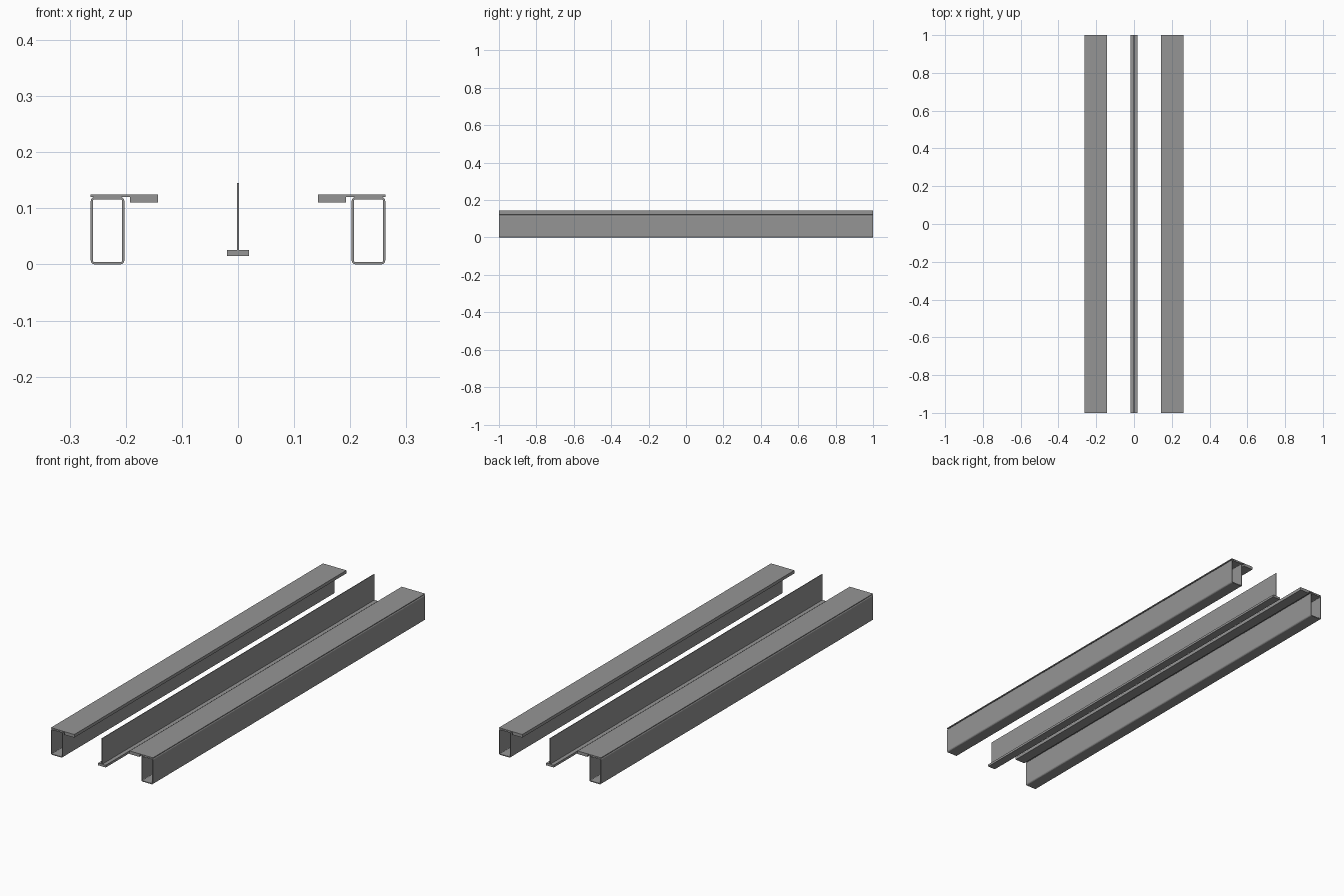
import bpy, bmesh, math

if "Cube" in bpy.data.objects:
    bpy.data.objects.remove(bpy.data.objects["Cube"])

LENGTH = 2.0

# Dark steel grey for every part
steel = bpy.data.materials.new("dark_steel")
steel.diffuse_color = (0.3, 0.3, 0.3, 1)
steel.use_nodes = True
steel.node_tree.nodes["Principled BSDF"].inputs["Base Color"].default_value = steel.diffuse_color


def rounded_rect(x0, x1, z0, z1, r, seg=4):
    """Rounded rectangle outline in the xz plane."""
    pts = []
    corners = [(x1 - r, z1 - r, 0), (x0 + r, z1 - r, 90),
               (x0 + r, z0 + r, 180), (x1 - r, z0 + r, 270)]
    for cx, cz, start in corners:
        for i in range(seg + 1):
            a = math.radians(start + 90 * i / seg)
            pts.append((cx + r * math.cos(a), cz + r * math.sin(a)))
    return pts


def bar(name, x0, x1, z0, z1):
    """Solid flat bar running the full length along y."""
    bpy.ops.mesh.primitive_cube_add(size=1, location=((x0 + x1) / 2, 0, (z0 + z1) / 2))
    obj = bpy.context.object
    obj.name = name
    obj.scale = (x1 - x0, LENGTH, z1 - z0)
    bpy.ops.object.transform_apply(location=True, rotation=False, scale=True)
    obj.data.materials.append(steel)


def tube(name, x0, x1, z0, z1, wall, radius):
    """Open-ended hollow box section running along y."""
    outer = rounded_rect(x0, x1, z0, z1, radius)
    inner = rounded_rect(x0 + wall, x1 - wall, z0 + wall, z1 - wall, radius - wall)
    h = LENGTH / 2
    bm = bmesh.new()
    fo, fi, bo, bi = [[bm.verts.new((x, y, z)) for x, z in loop]
                      for y in (-h, h) for loop in (outer, inner)]
    n = len(outer)
    for i in range(n):
        j = (i + 1) % n
        # outside, inside, front rim, back rim
        for a, b in ((fo, bo), (fi, bi), (fo, fi), (bo, bi)):
            bm.faces.new((a[i], b[i], b[j], a[j]))
    bmesh.ops.recalc_face_normals(bm, faces=bm.faces)
    mesh = bpy.data.meshes.new(name)
    bm.to_mesh(mesh)
    bm.free()
    mesh.materials.append(steel)
    bpy.context.collection.objects.link(bpy.data.objects.new(name, mesh))


# Side rails: box tube, cover plate on top, strip under the inner edge
for side, s in (("left", -1), ("right", 1)):
    def span(a, b):
        return sorted((s * a, s * b))
    tube(side + "_box_tube", *span(0.2025, 0.2625), 0.0, 0.12, 0.004, 0.007)
    bar(side + "_cover_plate", *span(0.1425, 0.2625), 0.1205, 0.125)
    bar(side + "_under_strip", *span(0.1425, 0.1925), 0.1105, 0.1205)

# Centre inverted tee: flat foot and thin upright web
bar("centre_foot", -0.0195, 0.0195, 0.0148, 0.0255)
bar("centre_web", -0.0015, 0.0015, 0.0255, 0.1455)
